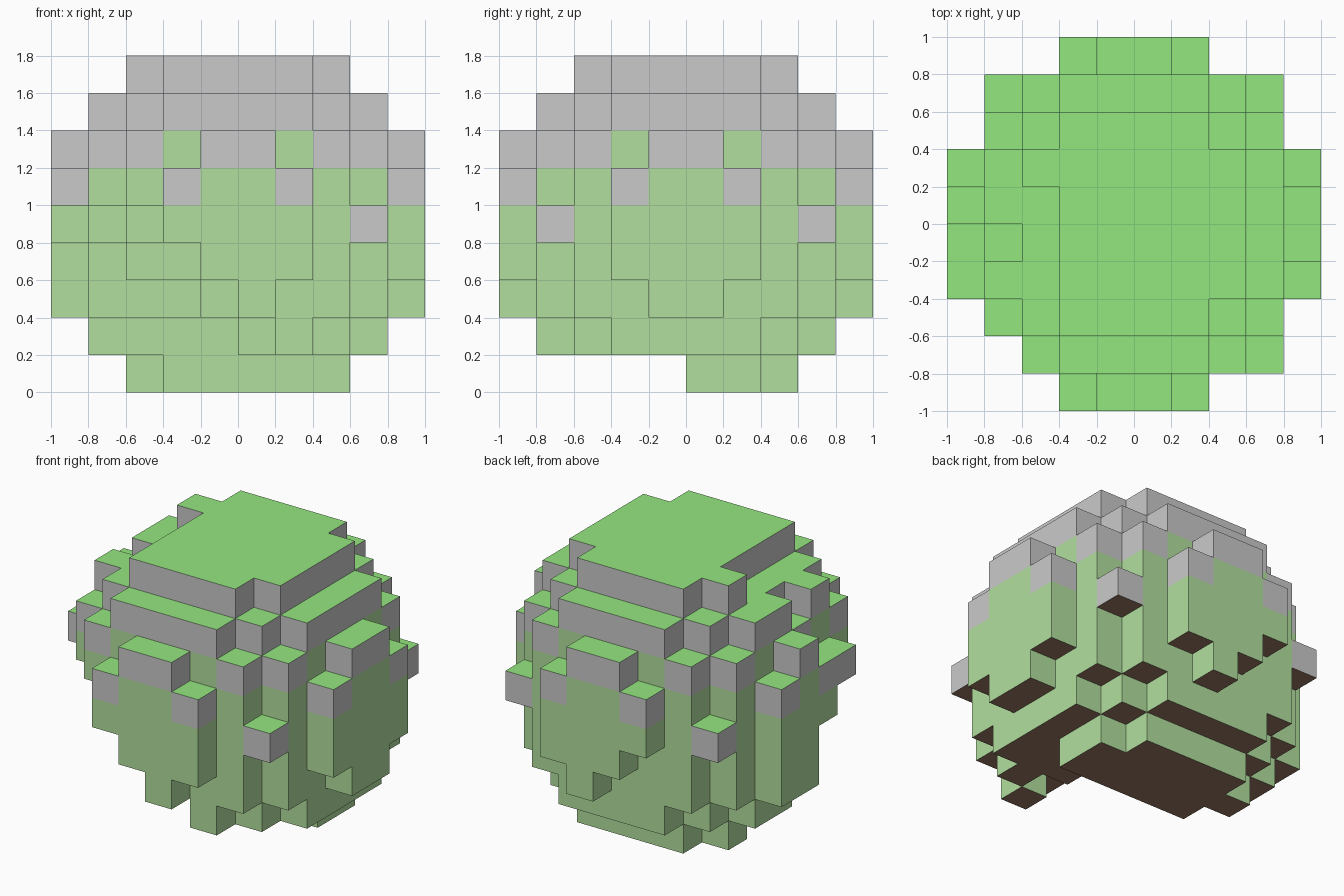
import bpy, bmesh

if "Cube" in bpy.data.objects:
    bpy.data.objects.remove(bpy.data.objects["Cube"])

CELL = 0.2
N = 10

# One quarter of the rounded bush: top level of each column, mirrored four ways
QUARTER = ["00067",
           "05788",
           "07899",
           "68999",
           "78999"]


def srgb(r, g, b):
    def lin(c):
        c /= 255
        return c / 12.92 if c <= 0.04045 else ((c + 0.055) / 1.055) ** 2.4
    return (lin(r), lin(g), lin(b), 1.0)


def material(name, colour):
    m = bpy.data.materials.new(name)
    m.diffuse_color = colour
    m.use_nodes = True
    m.node_tree.nodes["Principled BSDF"].inputs["Base Color"].default_value = m.diffuse_color
    return m


# Columns of blocks: (bottom level, top level)
columns = {}
for i in range(N):
    for j in range(N):
        top = int(QUARTER[min(j, 9 - j)][min(i, 9 - i)])
        if top:
            bottom = 9 - top
            if j < 5:                      # the lowest layer only fills the back half
                bottom = max(bottom, 1)
            columns[i, j] = [bottom, top]

# Irregular nibbles: missing corner, dented left side
del columns[1, 1]
for cell, top in {(2, 3): 8, (2, 4): 8, (2, 5): 8, (1, 4): 7, (0, 4): 6}.items():
    columns[cell][1] = top

# Ragged underside, listed by new bottom level
ragged = {1: [(2, 5)],
          2: [(5, 0), (5, 9), (0, 6), (1, 4), (2, 4), (3, 4), (4, 4),
              (4, 3), (5, 1), (5, 2), (5, 3), (6, 2)],
          3: [(4, 0), (6, 0), (4, 9), (6, 9), (2, 3), (3, 3), (4, 1), (4, 2)],
          4: [(3, 0), (3, 9), (0, 4), (1, 3), (2, 2), (3, 1), (3, 2)],
          5: [(0, 3), (1, 2), (2, 1)]}
for bottom, cells in ragged.items():
    for cell in cells:
        columns[cell][0] = bottom

blocks = {(i, j, k) for (i, j), (b, t) in columns.items() for k in range(b, t)}

# Skin the blocks with their exposed faces only
bm = bmesh.new()
verts = {}


def vert(p):
    if p not in verts:
        verts[p] = bm.verts.new(((p[0] - 5) * CELL, (p[1] - 5) * CELL, p[2] * CELL))
    return verts[p]


TOP, CAP, LEAF, BASE = range(4)
for block in sorted(blocks):
    i, j, k = block
    for axis in range(3):
        for side in (0, 1):
            near = list(block)
            near[axis] += 1 if side else -1
            if tuple(near) in blocks:
                continue
            u, v = (axis + 1) % 3, (axis + 2) % 3
            quad = []
            for du, dv in ((0, 0), (1, 0), (1, 1), (0, 1)):
                p = list(block)
                p[axis] += side
                p[u] += du
                p[v] += dv
                quad.append(vert(tuple(p)))
            if not side:
                quad.reverse()
            face = bm.faces.new(quad)
            # Colour by direction; the uppermost block of a column has grey sides
            if axis == 2:
                face.material_index = TOP if side else BASE
            else:
                face.material_index = LEAF if (i, j, k + 1) in blocks else CAP

mesh = bpy.data.meshes.new("block_bush")
bm.to_mesh(mesh)
bm.free()
for m in (material("bright_green", srgb(149, 232, 128)),
          material("grey", srgb(202, 202, 202)),
          material("pale_green", srgb(178, 223, 158)),
          material("brown", srgb(151, 121, 100))):
    mesh.materials.append(m)
bush = bpy.data.objects.new("block_bush", mesh)
bpy.context.collection.objects.link(bush)
